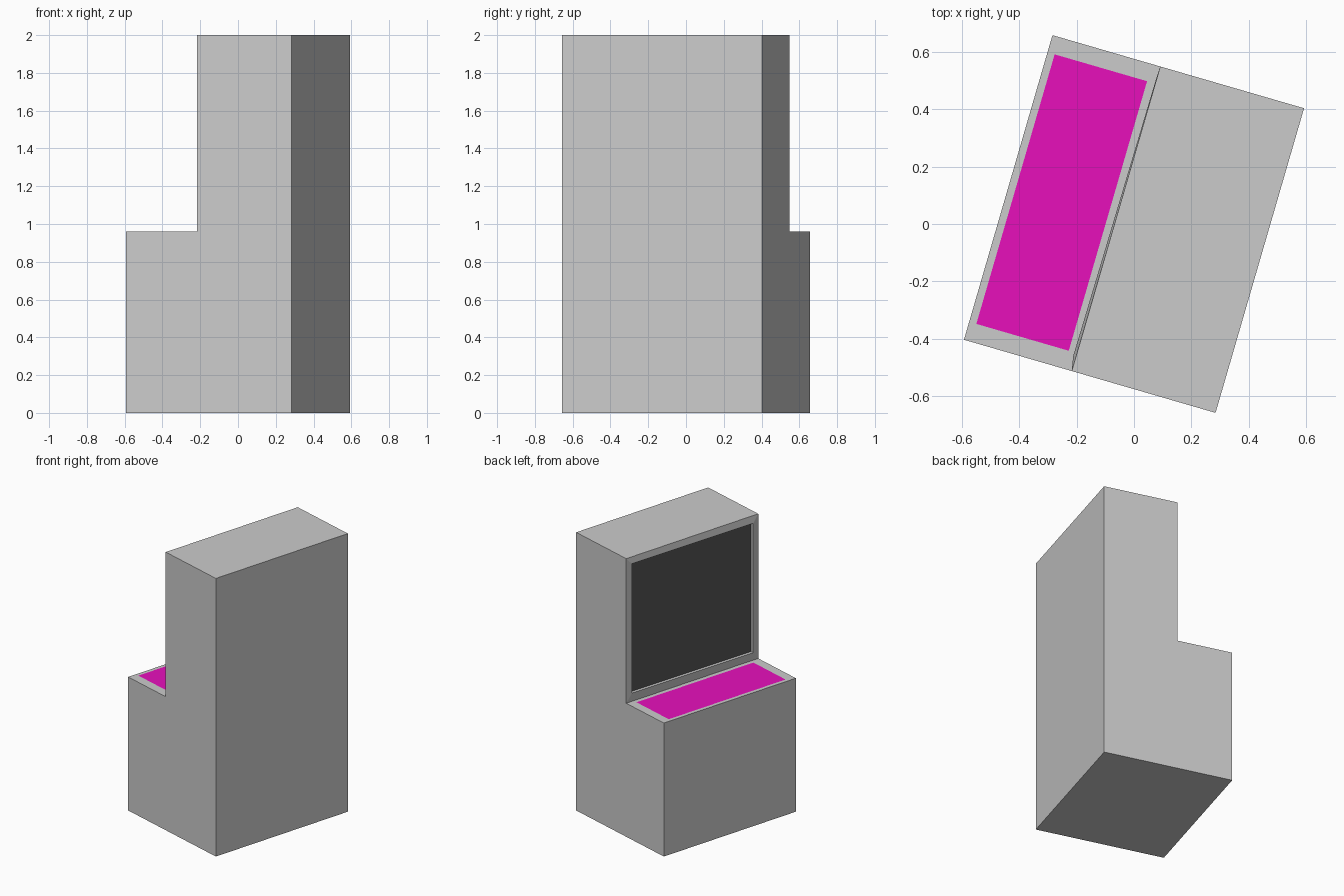
import bpy, bmesh, math
from mathutils import Vector

if "Cube" in bpy.data.objects:
    bpy.data.objects.remove(bpy.data.objects["Cube"])

TURN = math.radians(-16.2)      # whole cabinet is turned about z
HX, HY = 0.456, 0.552           # half depth, half width
STEP_X, STEP_Z, TOP = -0.065, 0.96, 2.0


def material(name, rgb):
    m = bpy.data.materials.new(name)
    m.diffuse_color = (*rgb, 1)
    m.use_nodes = True
    m.node_tree.nodes["Principled BSDF"].inputs["Base Color"].default_value = m.diffuse_color
    return m


def add_object(name, bm, mat=None):
    mesh = bpy.data.meshes.new(name)
    bm.to_mesh(mesh)
    bm.free()
    ob = bpy.data.objects.new(name, mesh)
    ob.rotation_euler.z = TURN
    if mat:
        mesh.materials.append(mat)
    bpy.context.collection.objects.link(ob)
    return ob


def inset_to(face, place):
    """Inset a face, then put each inner corner where place(corner) says."""
    bmesh.ops.inset_individual(bm, faces=[face], thickness=0.03)
    for v in face.verts:
        v.co = place(v.co)


def lift_out(face, name, mat):
    """Move one face of the cabinet into an object of its own."""
    part = bmesh.new()
    part.faces.new([part.verts.new(v.co) for v in face.verts])
    bmesh.ops.delete(bm, geom=[face], context='FACES_ONLY')
    add_object(name, part, mat)


# Cabinet: stepped side profile extruded across the width
profile = [(-HX, 0), (HX, 0), (HX, TOP), (STEP_X, TOP), (STEP_X, STEP_Z), (-HX, STEP_Z)]
bm = bmesh.new()
side = bm.faces.new([bm.verts.new((x, -HY, z)) for x, z in profile])
ext = bmesh.ops.extrude_face_region(bm, geom=[side], use_keep_orig=True)
bmesh.ops.translate(bm, vec=(0, 2 * HY, 0),
                    verts=[g for g in ext['geom'] if isinstance(g, bmesh.types.BMVert)])
bmesh.ops.recalc_face_normals(bm, faces=bm.faces)


def face_at(x, z):
    target = Vector((x, 0, z))
    return min(bm.faces, key=lambda f: (f.calc_center_median() - target).length)


ledge = face_at((STEP_X - HX) / 2, STEP_Z)
display = face_at(STEP_X, (STEP_Z + TOP) / 2)

# Flush control panel on the ledge
mid = (STEP_X - HX) / 2
inset_to(ledge, lambda c: Vector((-0.43 if c.x < mid else -0.095,
                                  0.49 if c.y > 0 else -0.487, STEP_Z)))

# Screen frame, slightly proud at one side, with a shallow recess
inset_to(display, lambda c: Vector((-0.067 if c.y > 0 else -0.075,
                                    0.505 if c.y > 0 else -0.502,
                                    1.95 if c.z > 1.5 else 1.02)))
bmesh.ops.inset_individual(bm, faces=[display], thickness=0.0)
bmesh.ops.translate(bm, verts=display.verts, vec=(0.022, 0, 0))

lift_out(ledge, "control_panel", material("panel_magenta", (0.8, 0.005, 0.5)))
lift_out(display, "screen", material("screen_dark", (0.09, 0.09, 0.09)))
add_object("cabinet", bm)
